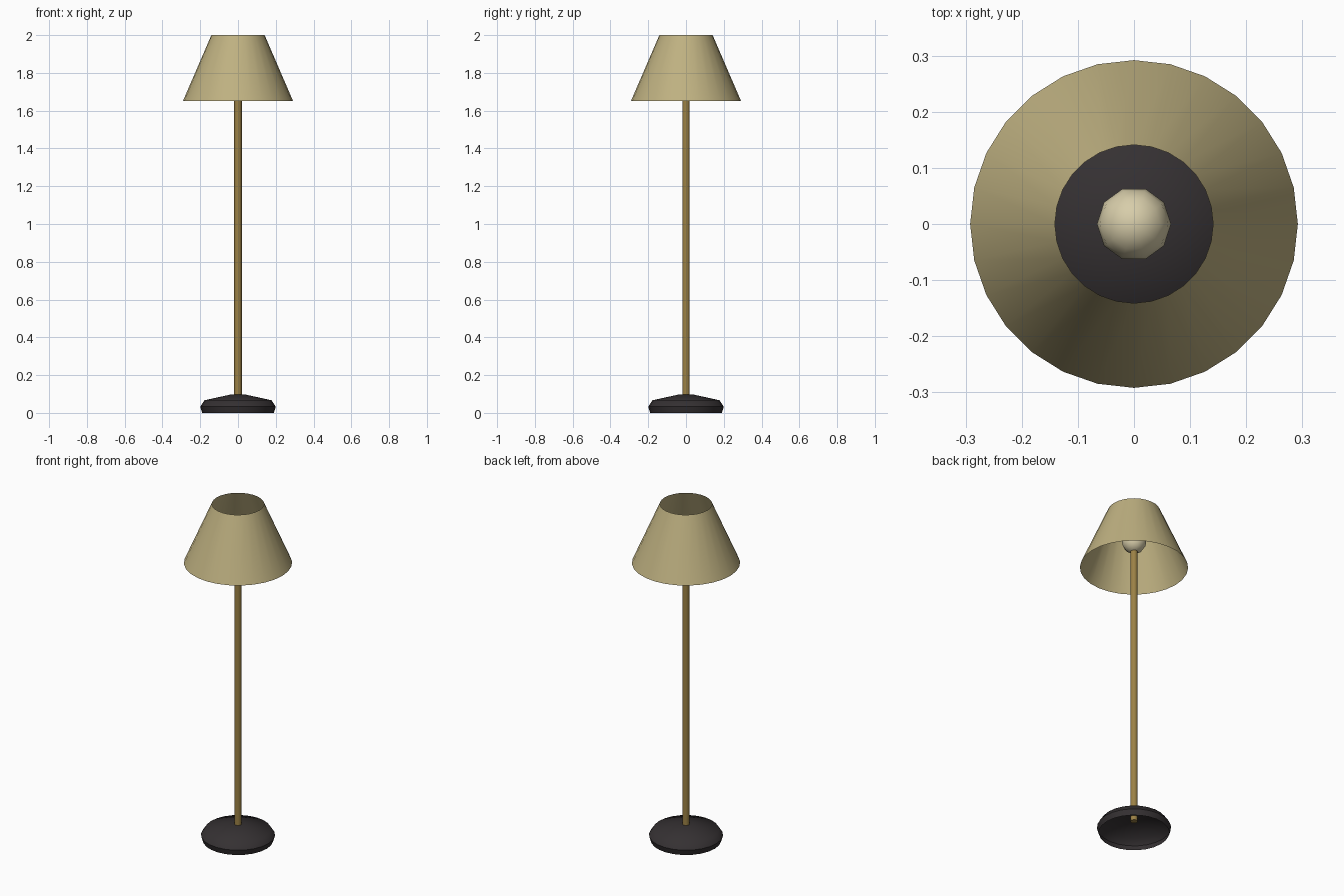
import bpy, bmesh, math

if "Cube" in bpy.data.objects:
    bpy.data.objects.remove(bpy.data.objects["Cube"])


def material(name, color):
    mat = bpy.data.materials.new(name)
    mat.diffuse_color = (*color, 1)
    mat.use_nodes = True
    mat.node_tree.nodes["Principled BSDF"].inputs["Base Color"].default_value = mat.diffuse_color
    return mat


def finish(name, bm, mat):
    mesh = bpy.data.meshes.new(name)
    bm.to_mesh(mesh)
    bm.free()
    for p in mesh.polygons:
        p.use_smooth = True
    mesh.materials.append(mat)
    obj = bpy.data.objects.new(name, mesh)
    bpy.context.collection.objects.link(obj)
    bpy.ops.object.select_all(action='DESELECT')
    obj.select_set(True)
    bpy.context.view_layer.objects.active = obj
    bpy.ops.object.shade_smooth_by_angle(angle=math.radians(50))
    return obj


def lathe(name, profile, sides, mat, cap_start=False, cap_end=False):
    """Turn (radius, z) points, listed bottom to top, about the z axis."""
    bm = bmesh.new()
    rings = [[bm.verts.new((r * math.cos(math.tau * i / sides),
                            r * math.sin(math.tau * i / sides), z))
              for i in range(sides)] for r, z in profile]
    for low, high in zip(rings, rings[1:]):
        for i in range(sides):
            j = (i + 1) % sides
            bm.faces.new((low[i], low[j], high[j], high[i]))
    if cap_start:
        bm.faces.new(rings[0][::-1])
    if cap_end:
        bm.faces.new(rings[-1])
    return finish(name, bm, mat)


fabric = material("shade_fabric", (0.52, 0.44, 0.22))
brass = material("brass", (0.33, 0.22, 0.06))
black = material("dark_metal", (0.035, 0.03, 0.032))
glass = material("bulb_glass", (0.68, 0.61, 0.40))

# Hollow base dome, open underneath
lathe("base", [(0.188, 0.005), (0.19, 0.0), (0.2, 0.033), (0.177, 0.067), (0.04, 0.097)][1:],
      24, black, cap_end=True)

# Pole from just under the dome top up to the bulb
lathe("pole", [(0.02, 0.07), (0.02, 1.76)], 10, brass, True, True)

# Open conical lampshade
lathe("lampshade", [(0.292, 1.65), (0.141, 2.0)], 28, fabric)

# Bulb inside the shade
bm = bmesh.new()
bmesh.ops.create_uvsphere(bm, u_segments=10, v_segments=8, radius=0.066)
bulb = finish("bulb", bm, glass)
bulb.location.z = 1.81
bulb.rotation_euler.z = math.radians(18)
